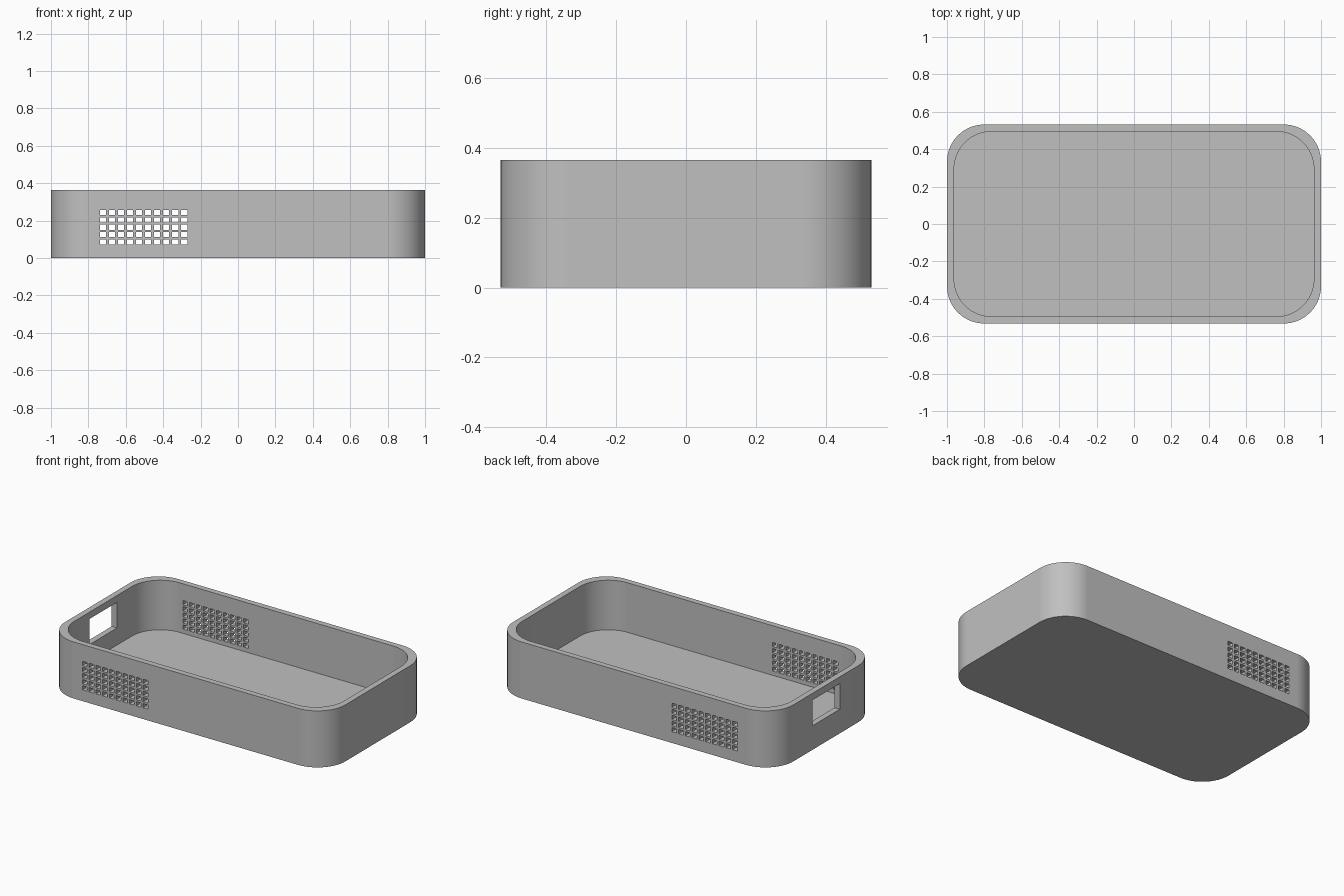
import bpy, bmesh, math

default_cube = bpy.data.objects.get("Cube")
if default_cube:
    bpy.data.objects.remove(default_cube, do_unlink=True)

# Overall dimensions
HALF_X, HALF_Y, HEIGHT = 1.0, 0.532, 0.365
WALL, FLOOR, RADIUS, SEGMENTS = 0.038, 0.045, 0.2, 20

grey = bpy.data.materials.new("plain grey")
colour = (0.527, 0.527, 0.527, 1)
grey.use_nodes = True
grey.diffuse_color = colour
grey.node_tree.nodes["Principled BSDF"].inputs["Base Color"].default_value = colour


def finish(name, bm):
    bmesh.ops.recalc_face_normals(bm, faces=bm.faces)
    mesh = bpy.data.meshes.new(name)
    bm.to_mesh(mesh)
    bm.free()
    mesh.materials.append(grey)
    obj = bpy.data.objects.new(name, mesh)
    bpy.context.collection.objects.link(obj)
    return obj


def rounded_block(name, hx, hy, z0, z1):
    """Upright block with rounded vertical corners."""
    bm = bmesh.new()
    ring = []
    for quarter, (sx, sy) in enumerate(((1, 1), (-1, 1), (-1, -1), (1, -1))):
        for i in range(SEGMENTS + 1):
            a = math.pi / 2 * (quarter + i / SEGMENTS)
            ring.append(bm.verts.new((sx * (hx - RADIUS) + RADIUS * math.cos(a),
                                      sy * (hy - RADIUS) + RADIUS * math.sin(a), z0)))
    base = bm.faces.new(ring)
    top = bmesh.ops.extrude_face_region(bm, geom=[base], use_keep_orig=True)["geom"]
    bmesh.ops.translate(bm, vec=(0, 0, z1 - z0),
                        verts=[v for v in top if isinstance(v, bmesh.types.BMVert)])
    return finish(name, bm)


def add_box(bm, centre, size):
    verts = bmesh.ops.create_cube(bm, size=1)["verts"]
    bmesh.ops.scale(bm, vec=size, verts=verts)
    bmesh.ops.translate(bm, vec=centre, verts=verts)


# Tray body and the hollow inside it
tray = rounded_block("tray", HALF_X, HALF_Y, 0, HEIGHT)
cavity = rounded_block("cavity_cutter", HALF_X - WALL, HALF_Y - WALL, FLOOR, HEIGHT + 0.1)

# Vent grid, cut through the front and back walls
bm = bmesh.new()
for side in (-1, 1):
    for column in range(10):
        for row in range(5):
            add_box(bm, (-0.722 + 0.0482 * column, side * (HALF_Y - WALL / 2), 0.086 + 0.0393 * row),
                    (0.034, WALL * 3, 0.027))
vents = finish("vent_cutter", bm)

# Rectangular port in one end wall
bm = bmesh.new()
add_box(bm, (-HALF_X + WALL / 2, 0, 0.238), (WALL * 3, 0.28, 0.165))
port = finish("port_cutter", bm)

# Carve the tray
bpy.ops.object.select_all(action="DESELECT")
bpy.context.view_layer.objects.active = tray
tray.select_set(True)
for cutter in (cavity, vents, port):
    cutter.hide_render = True
    cut = tray.modifiers.new(cutter.name, "BOOLEAN")
    cut.operation = "DIFFERENCE"
    cut.solver = "EXACT"
    cut.object = cutter
    bpy.ops.object.modifier_apply(modifier=cut.name)
    bpy.data.objects.remove(cutter, do_unlink=True)

# Smooth corners, crisp edges
bpy.ops.object.shade_smooth_by_angle(angle=math.radians(30))
weighted = tray.modifiers.new("weighted normals", "WEIGHTED_NORMAL")
weighted.keep_sharp = True
